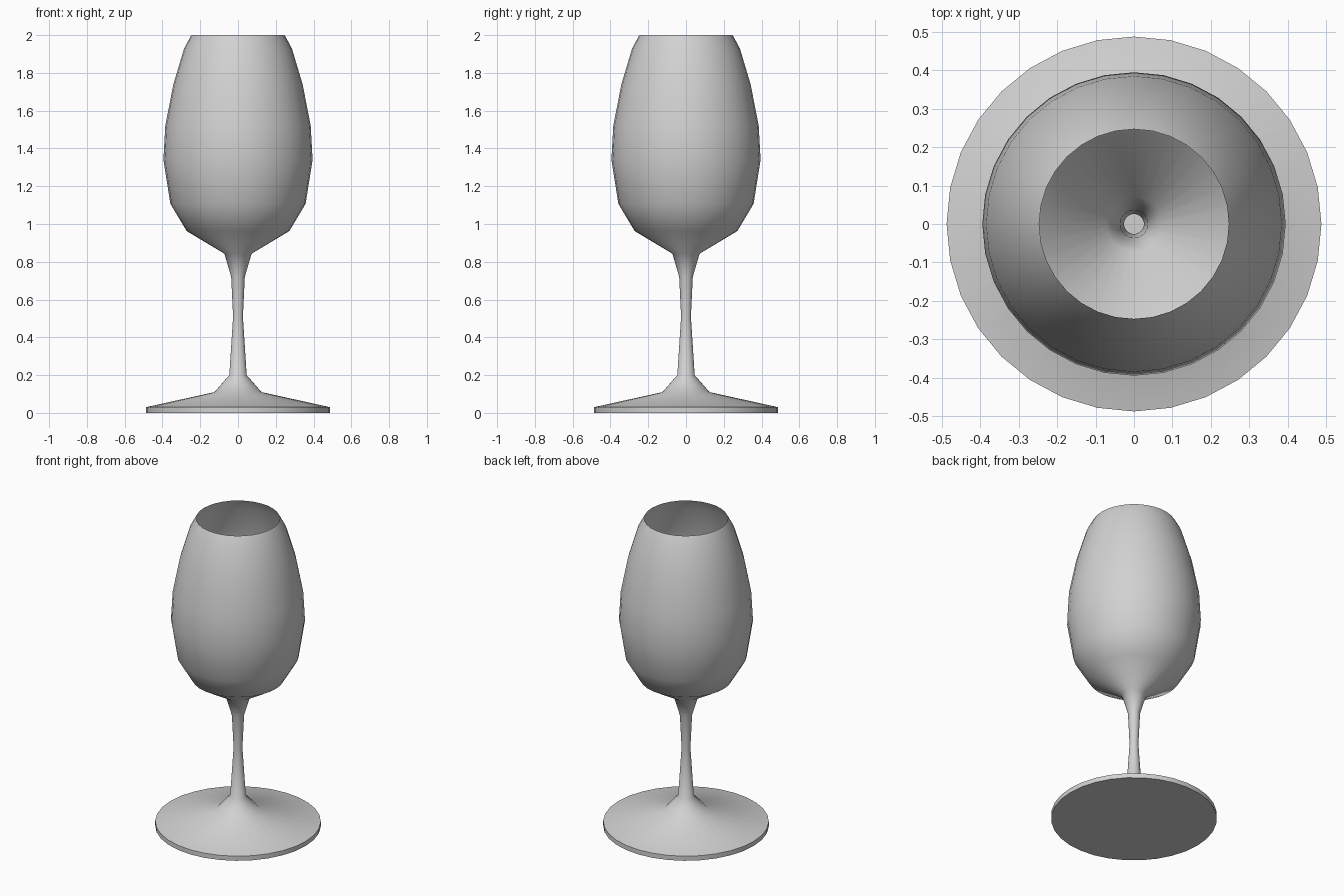
import bpy
import bmesh
import math

cube = bpy.data.objects.get("Cube")
if cube:
    bpy.data.objects.remove(cube, do_unlink=True)

SIDES = 32

# Half profiles as (radius, height), from the underside up to the rim
foot = [(0, 0), (0.488, 0), (0.488, 0.03), (0.125, 0.11)]
stem = [(0.046, 0.2), (0.026, 0.51), (0.036, 0.72), (0.072, 0.843)]
bowl = [(0.272, 0.963), (0.358, 1.107), (0.395, 1.34), (0.385, 1.52),
        (0.342, 1.74), (0.285, 1.93), (0.247, 2.0)]


def lathe(name, profile, material):
    """Turn a half profile around the z axis into a thin shell."""
    bm = bmesh.new()
    verts = [bm.verts.new((r, 0, z)) for r, z in profile]
    edges = [bm.edges.new(pair) for pair in zip(verts, verts[1:])]
    bmesh.ops.spin(bm, geom=verts + edges, cent=(0, 0, 0), axis=(0, 0, 1),
                   angle=math.tau, steps=SIDES)
    bmesh.ops.remove_doubles(bm, verts=bm.verts, dist=0.0005)
    bmesh.ops.recalc_face_normals(bm, faces=bm.faces)
    # Keep the outside of the shell facing outward
    lowest = min(bm.faces, key=lambda f: f.calc_center_median().z)
    if lowest.normal.z > 0:
        bmesh.ops.reverse_faces(bm, faces=bm.faces)
    mesh = bpy.data.meshes.new(name)
    bm.to_mesh(mesh)
    bm.free()
    mesh.materials.append(material)
    obj = bpy.data.objects.new(name, mesh)
    bpy.context.collection.objects.link(obj)
    return obj


# Single grey material
grey = bpy.data.materials.new("light_grey")
grey.use_nodes = True
colour = (0.64, 0.64, 0.64, 1)
grey.diffuse_color = colour
grey.node_tree.nodes["Principled BSDF"].inputs["Base Color"].default_value = colour

# Foot, stem and bowl are one continuous smooth shell, open at the rim
glass = lathe("wine_glass", foot + stem + bowl, grey)
bpy.ops.object.select_all(action='DESELECT')
glass.select_set(True)
bpy.context.view_layer.objects.active = glass
bpy.ops.object.shade_smooth_by_angle(angle=math.radians(60))
